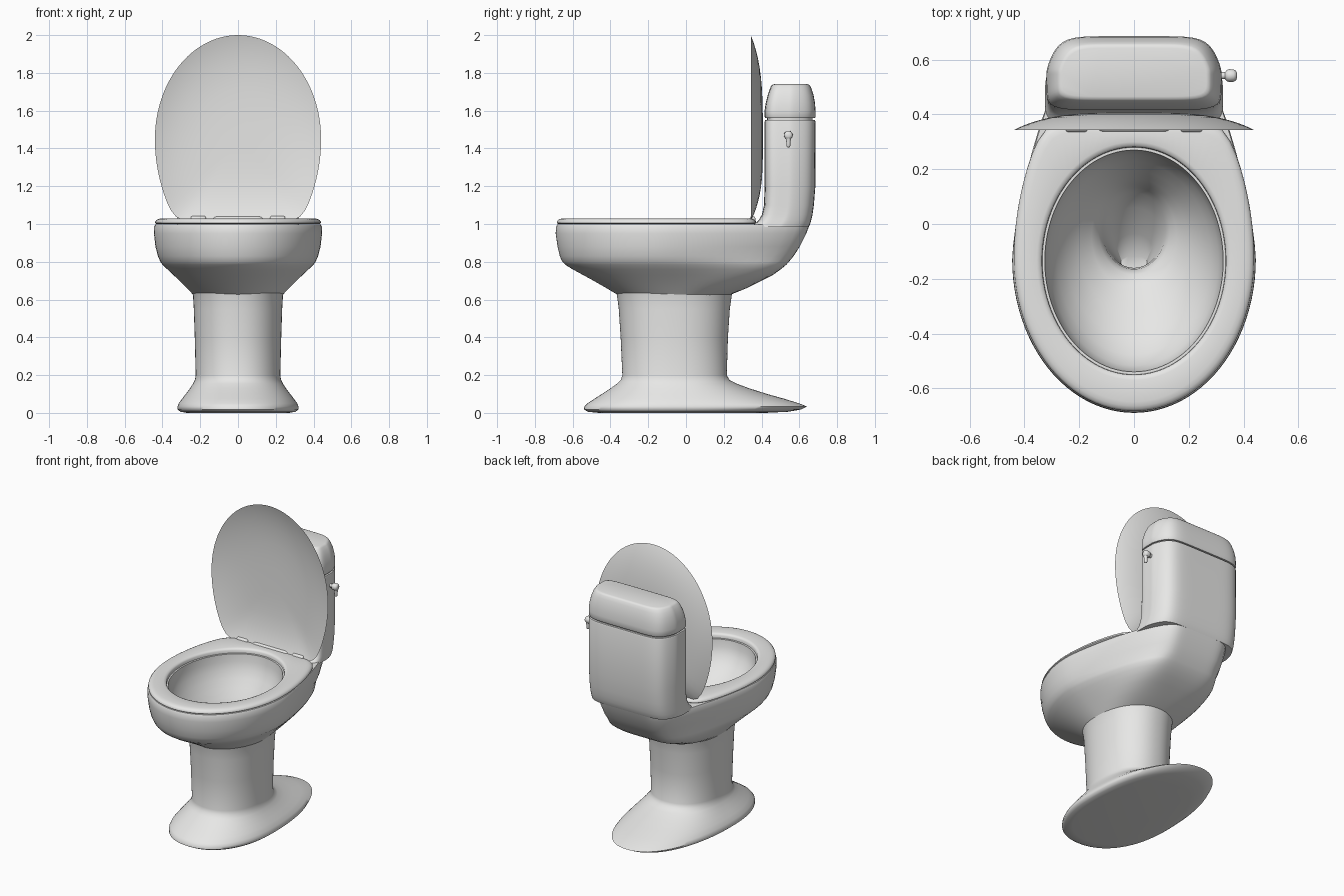
import bpy, bmesh, math

N = 96
white = bpy.data.materials.new("white ceramic")
white.diffuse_color = (0.8, 0.8, 0.79, 1)


def ring(z, w, yf, yb, yc, k=0.0, n=2.0, p=1.5, nf=2.0):
    """Horizontal outline: oval front, tapered (k) squarish (n) back."""
    pts = []
    for i in range(N):
        a = 2 * math.pi * i / N
        c, s = math.cos(a), math.sin(a)
        e = n if s > 0 else nf
        r = (abs(c) ** e + abs(s) ** e) ** (-1 / e)
        x, t = c * r, s * r
        if t > 0:
            pts.append((x * w * (1 - k * t ** p), yc + t * (yb - yc), z))
        else:
            pts.append((x * w, yc + t * (yc - yf), z))
    return pts


def finish(name, bm, angle=45):
    bmesh.ops.recalc_face_normals(bm, faces=bm.faces)
    me = bpy.data.meshes.new(name)
    bm.to_mesh(me)
    bm.free()
    me.materials.append(white)
    ob = bpy.data.objects.new(name, me)
    bpy.context.collection.objects.link(ob)
    bpy.ops.object.select_all(action='DESELECT')
    ob.select_set(True)
    bpy.context.view_layer.objects.active = ob
    bpy.ops.object.shade_smooth_by_angle(angle=math.radians(angle))
    return ob


def loft(name, rings, cap_start=False, cap_end=False, closed=False, angle=45):
    bm = bmesh.new()
    vs = [[bm.verts.new(p) for p in r] for r in rings]
    pairs = list(zip(vs, vs[1:]))
    if closed:
        pairs.append((vs[-1], vs[0]))
    for a, b in pairs:
        m = len(a)
        for i in range(m):
            j = (i + 1) % m
            bm.faces.new((a[i], a[j], b[j], b[i]))
    if cap_start:
        bm.faces.new(vs[0][::-1])
    if cap_end:
        bm.faces.new(vs[-1])
    return finish(name, bm, angle)


def rod(name, x0, x1, y, z, prof):
    """Turned part along x; prof = (fraction of length, radius)."""
    rings = [[(x0 + (x1 - x0) * f, y + r * math.cos(a), z + r * math.sin(a))
              for a in (2 * math.pi * i / 24 for i in range(24))] for f, r in prof]
    return loft(name, rings, True, True)


# pedestal and flared foot: z, half width, front y, back y
foot = [(0.0, .27, -.46, .42), (.006, .305, -.52, .54), (.018, .32, -.54, .61),
        (.034, .32, -.538, .64), (.05, .314, -.522, .60), (.075, .296, -.485, .52),
        (.10, .277, -.445, .43), (.13, .254, -.40, .335), (.155, .238, -.365, .268),
        (.175, .228, -.345, .23), (.20, .224, -.337, .216), (.40, .229, -.346, .222),
        (.55, .234, -.356, .232), (.62, .238, -.365, .242), (.65, .245, -.372, .25)]
loft("pedestal", [ring(z, w, f, b, -.06, 0, 2.2, nf=2.2) for z, w, f, b in foot],
     cap_start=True, angle=60)

# bowl outside, rim and inside funnel in one loft
outer = [(.625, .237, -.362, .235), (.66, .27, -.42, .32), (.70, .31, -.49, .40),
         (.73, .342, -.545, .46), (.76, .374, -.60, .502), (.785, .40, -.64, .532),
         (.80, .411, -.655, .545), (.83, .424, -.668, .57), (.88, .437, -.68, .602),
         (.95, .445, -.69, .637), (.985, .444, -.688, .65), (.998, .438, -.682, .655)]
rings = []
for z, w, f, b in outer:
    t = min(1, (z - .625) / .2)
    rings.append(ring(z, w, f, b, -.06 - .07 * t, .45 * t, 2.3 + 5.7 * t))
inner = [(.998, .326, .405, -.135), (.95, .322, .40, -.135), (.90, .308, .385, -.132),
         (.85, .282, .352, -.125), (.80, .247, .305, -.11), (.75, .20, .245, -.08),
         (.71, .155, .19, -.045), (.68, .13, .16, -.025), (.64, .115, .14, -.025),
         (.58, .10, .11, -.05), (.50, .07, .065, -.10), (.45, .048, .025, -.14)]
for z, a, b, c in inner:
    rings.append(ring(z, a, c - b, c + b, c))
loft("bowl", rings, cap_end=True, angle=50)

# tank rising behind the bowl: z, half width, front y, back y
tank = [(.985, .325, .345, .65), (1.0, .324, .362, .657), (1.02, .322, .385, .663),
        (1.05, .32, .402, .67), (1.10, .32, .413, .677), (1.20, .32, .416, .685),
        (1.54, .32, .416, .686), (1.55, .317, .419, .683), (1.55, .305, .43, .67),
        (1.57, .305, .43, .67)]


def tank_ring(z, w, f, b):
    return ring(z, w, f, b, (f + b) / 2, .19, 7, nf=7)


loft("tank", [tank_ring(*r) for r in tank], True, True)

# tank lid
lid = [(1.56, .316, .42, .682), (1.567, .32, .416, .686), (1.60, .32, .416, .686),
       (1.64, .316, .422, .683), (1.68, .306, .432, .676), (1.71, .294, .442, .667),
       (1.73, .281, .45, .659), (1.737, .274, .456, .653), (1.74, .264, .466, .643)]
loft("tank_lid", [tank_ring(*r) for r in lid], True, True)

# seat ring
seat = [ring(z, .44 - d, -.685 + d, .372 - d, -.13, .25, 12, 2)
        for z, d in ((1.0, .008), (1.006, .001), (1.014, .002), (1.022, .009),
                     (1.027, .02), (1.03, .036))]
seat += [ring(z, .335 + d, -.135 - .415 - d, -.135 + .415 + d, -.135)
         for z, d in ((1.03, .02), (1.026, .007), (1.018, .001), (1.0, 0))]
loft("seat", seat, closed=True)

# raised lid, a shallow dish with its hollow side to the front
outline = ring(0, .44, -.55, .433, 0, .24, 14, 2)


def dish(r, depth):
    return [(x * r, .343 + depth * (1 - r ** 3.5), 1.45 - v * r) for x, v, _ in outline]


steps = [.05, .2, .35, .5, .6, .7, .78, .85, .91, .96, .99]
loft("seat_lid", [dish(r, .05) for r in steps] + [dish(1, 0)]
     + [dish(r, .064) for r in reversed(steps)], True, True, angle=50)

# hinges
pill = [(0, .008), (.04, .014), (.1, .016), (.9, .016), (.96, .014), (1, .008)]
rod("hinge_bar", -.13, .13, .352, 1.024, pill)
for side, sx in (("right", 1), ("left", -1)):
    rod("hinge_" + side, sx * .17, sx * .25, .352, 1.026, pill)

# flush handle: spindle with knob, and hanging lever
rod("flush_knob", .29, .376, .542, 1.47,
    [(0, .013), (.5, .013), (.58, .021), (.68, .0235), (.86, .0225), (.96, .018), (1, .009)])
lever = [(1.475, .016, .018), (1.45, .013, .014), (1.43, .0105, .0105),
         (1.415, .011, .011), (1.408, .008, .008), (1.405, .003, .003)]
loft("flush_lever", [[(.36 + a * math.cos(t), .542 + b * math.sin(t), z)
                      for t in (2 * math.pi * i / 20 for i in range(20))]
                     for z, a, b in lever], True, True)
